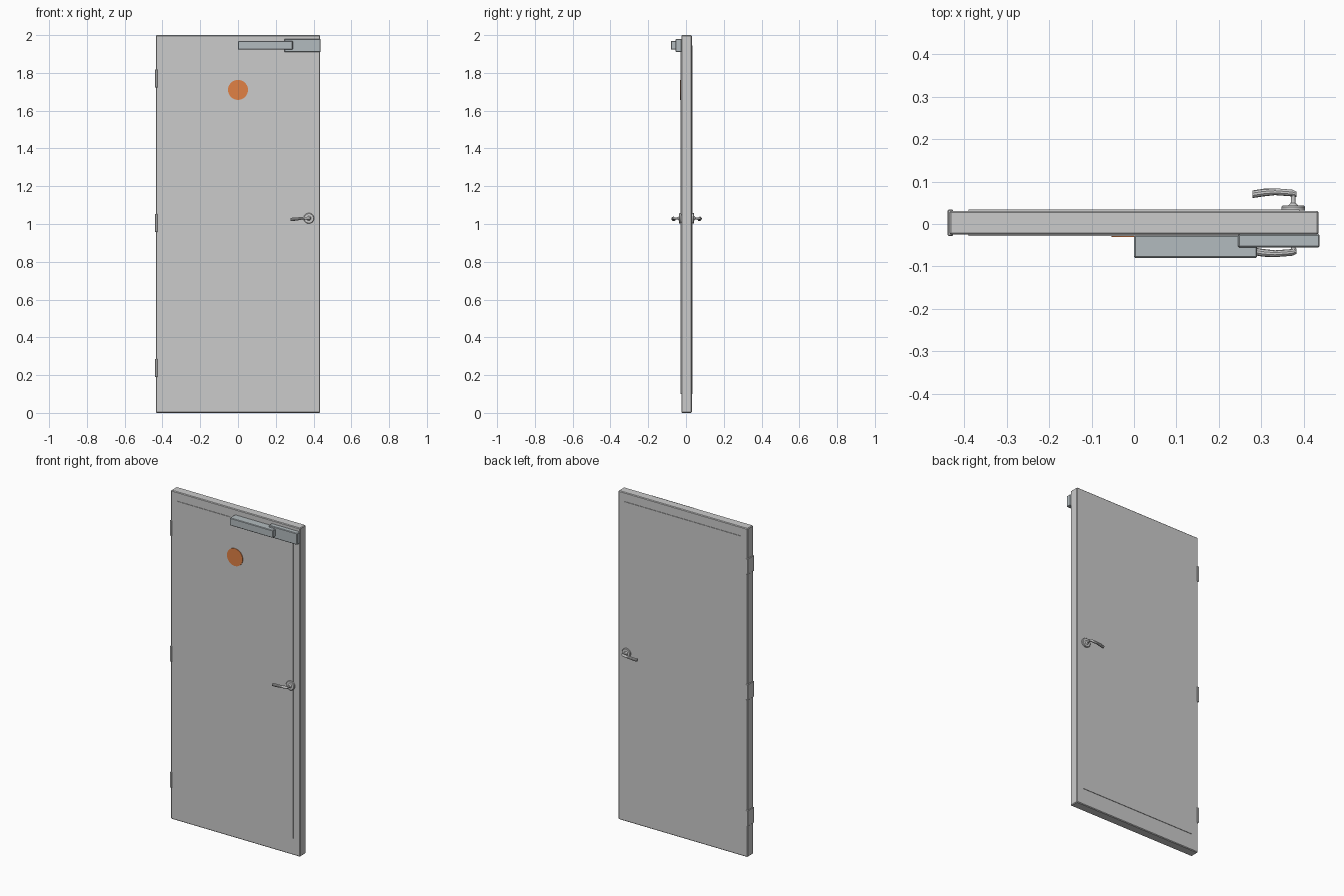
import bpy, bmesh, math
from mathutils import Vector

if "Cube" in bpy.data.objects:
    bpy.data.objects.remove(bpy.data.objects["Cube"])

MID = 0.003   # y of the slab's middle plane


def make(name, bm, mat=None, smooth=False):
    bmesh.ops.recalc_face_normals(bm, faces=bm.faces)
    me = bpy.data.meshes.new(name)
    bm.to_mesh(me)
    bm.free()
    ob = bpy.data.objects.new(name, me)
    bpy.context.collection.objects.link(ob)
    if mat:
        me.materials.append(mat)
    if smooth:
        bpy.ops.object.select_all(action='DESELECT')
        ob.select_set(True)
        bpy.context.view_layer.objects.active = ob
        bpy.ops.object.shade_smooth_by_angle(angle=math.radians(35))
    return ob


def box(name, x, y, z, bevel=0.0, mat=None):
    bm = bmesh.new()
    bmesh.ops.create_cube(bm, size=1)
    for v in bm.verts:
        v.co = [(a[0] + a[1]) / 2 + c * (a[1] - a[0]) for a, c in zip((x, y, z), v.co)]
    if bevel:
        bmesh.ops.bevel(bm, geom=bm.edges[:], offset=bevel, segments=1, affect='EDGES')
    return make(name, bm, mat)


def sweep(name, rings, n, mat=None):
    """rings: (centre, axis, radius across, radius along z)"""
    bm = bmesh.new()
    loops = []
    for c, axis, ra, rb in rings:
        axis = Vector(axis).normalized()
        up = Vector((0, 0, 1))
        side = axis.cross(up)
        loops.append([bm.verts.new(Vector(c) + side * ra * math.cos(t) + up * rb * math.sin(t))
                      for t in (2 * math.pi * i / n for i in range(n))])
    for a, b in zip(loops, loops[1:]):
        for i in range(n):
            bm.faces.new((a[i], a[(i + 1) % n], b[(i + 1) % n], b[i]))
    bm.faces.new(loops[0])
    bm.faces.new(loops[-1])
    return make(name, bm, mat, True)


def material(name, rgb):
    m = bpy.data.materials.new(name)
    m.diffuse_color = (*rgb, 1)
    m.use_nodes = True
    m.node_tree.nodes["Principled BSDF"].inputs["Base Color"].default_value = m.diffuse_color
    return m


orange = material("orange", (0.75, 0.22, 0.06))
steel = material("blue_grey", (0.45, 0.5, 0.52))

# Door slab with thin raised panels on both faces
box("door_slab", (-0.435, 0.435), (-0.025, 0.031), (0, 2), 0.004)
box("raised_panels", (-0.39, 0.39), (-0.028, 0.034), (0.1, 1.945))

# Hinges wrapping the left edge
for i, z in enumerate((0.238, 1.005, 1.77)):
    box(f"hinge_{i + 1}", (-0.439, -0.426), (-0.028, 0.034), (z - 0.048, z + 0.048), 0.002)

# Door closer
box("closer_base", (0.245, 0.437), (-0.055, -0.024), (1.91, 1.98), 0.003, steel)
box("closer_body", (0.0, 0.29), (-0.08, -0.027), (1.923, 1.969), 0.003, steel)

# Round sign
sweep("round_sign", [((0, y, 1.71), (0, 1, 0), 0.053, 0.053) for y in (-0.027, -0.031)], 48, orange)

# Rose, neck and lever on both faces
HX, HZ = 0.375, 1.03
for label, s in (("back", 1), ("front", -1)):
    def P(x, d, z=HZ):
        return (x, MID + s * d, z)

    def turned(name, prof, n):
        sweep(name, [(P(x, d), (0, 1, 0), r, r) for x, d, r in prof], n)

    turned(f"rose_{label}", [(HX, 0.029, 0.028), (HX, 0.037, 0.028), (HX, 0.040, 0.025)], 24)
    turned(f"neck_{label}", [(HX, 0.039, 0.013), (HX, 0.046, 0.006),
                             (HX, 0.055, 0.005), (HX + 0.001, 0.068, 0.006)], 12)
    lever = [(0.383, 0.067, 1.031, 0.006), (0.372, 0.070, 1.031, 0.008),
             (0.332, 0.073, 1.029, 0.008), (0.305, 0.071, 1.026, 0.009),
             (0.279, 0.067, 1.024, 0.009)]
    sweep(f"lever_{label}", [(P(x, d, z), (1, 0, 0), r, r) for x, d, z, r in lever], 10)
